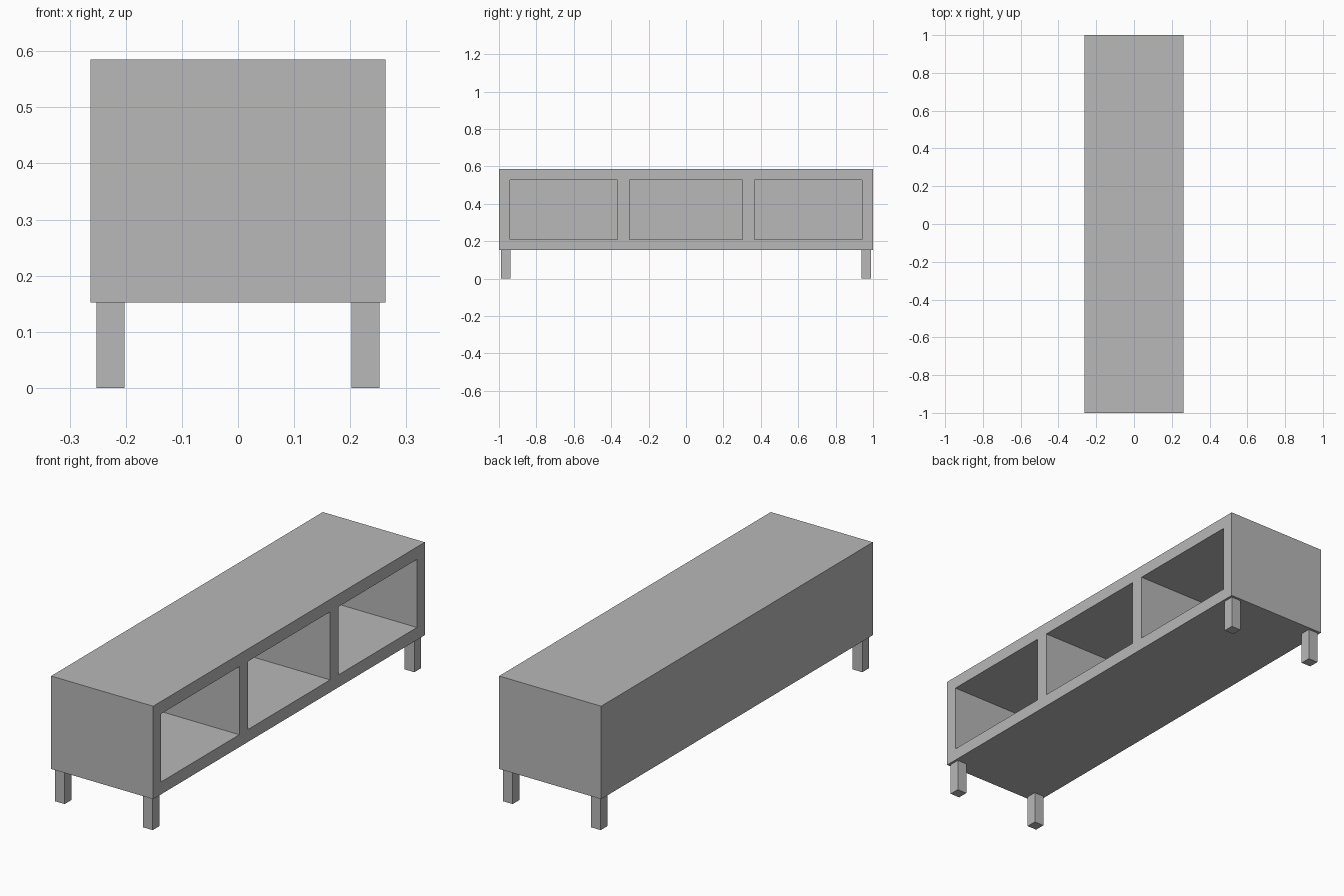
import bpy
import bmesh
from mathutils import Matrix, Vector

default = bpy.data.objects.get("Cube")
if default:
    bpy.data.objects.remove(default, do_unlink=True)

HALF_X, HALF_Y = 0.263, 1.0
BOTTOM, TOP = 0.152, 0.585
PANEL = 0.058
DIVIDER_IN, DIVIDER_OUT = 0.303, 0.366

grey = bpy.data.materials.new("plain grey")
grey.use_nodes = True
grey.diffuse_color = (0.48, 0.48, 0.48, 1)
grey.node_tree.nodes["Principled BSDF"].inputs["Base Color"].default_value = (0.48, 0.48, 0.48, 1)


def box_bmesh(size, centre):
    bm = bmesh.new()
    matrix = Matrix.Translation(centre) @ Matrix.Diagonal((*size, 1))
    bmesh.ops.create_cube(bm, size=1, matrix=matrix)
    return bm


def finish(bm, name):
    bmesh.ops.recalc_face_normals(bm, faces=bm.faces[:])
    mesh = bpy.data.meshes.new(name)
    bm.to_mesh(mesh)
    bm.free()
    mesh.materials.append(grey)
    obj = bpy.data.objects.new(name, mesh)
    bpy.context.collection.objects.link(obj)
    return obj


# Cabinet body: a box whose open side is sliced along the frame edges
bm = box_bmesh((2 * HALF_X, 2 * HALF_Y, TOP - BOTTOM), (0, 0, (TOP + BOTTOM) / 2))


def slice_open_side(point, normal):
    face_geom = [f for f in bm.faces if f.normal.x > 0.9]
    edges = {e for f in face_geom for e in f.edges}
    verts = {v for f in face_geom for v in f.verts}
    bmesh.ops.bisect_plane(bm, geom=face_geom + list(edges) + list(verts),
                           plane_co=point, plane_no=normal)
    bm.normal_update()


for z in (BOTTOM + PANEL, TOP - PANEL):
    slice_open_side((0, 0, z), (0, 0, 1))
for side in (-1, 1):
    for y in (DIVIDER_IN, DIVIDER_OUT, HALF_Y - PANEL):
        slice_open_side((0, side * y, 0), (0, 1, 0))


# Three compartments pushed in from the open side, leaving a back panel
def is_opening(face):
    c = face.calc_center_median()
    y = abs(c.y)
    in_bay = y < DIVIDER_IN or DIVIDER_OUT < y < HALF_Y - PANEL
    return face.normal.x > 0.9 and BOTTOM + PANEL < c.z < TOP - PANEL and in_bay


openings = [f for f in bm.faces if is_opening(f)]
backs = bmesh.ops.extrude_discrete_faces(bm, faces=openings)["faces"]
bmesh.ops.translate(bm, verts=list({v for f in backs for v in f.verts}),
                    vec=Vector((PANEL - 2 * HALF_X, 0, 0)))
finish(bm, "cabinet_body")

# Four square legs, set in slightly from the corners
for x, x_name in ((-1, "right"), (1, "left")):
    for y, y_name in ((-1, "front"), (1, "back")):
        leg = box_bmesh((0.05, 0.05, BOTTOM), (x * 0.227, y * 0.963, BOTTOM / 2))
        finish(leg, f"{y_name}_{x_name}_leg")
